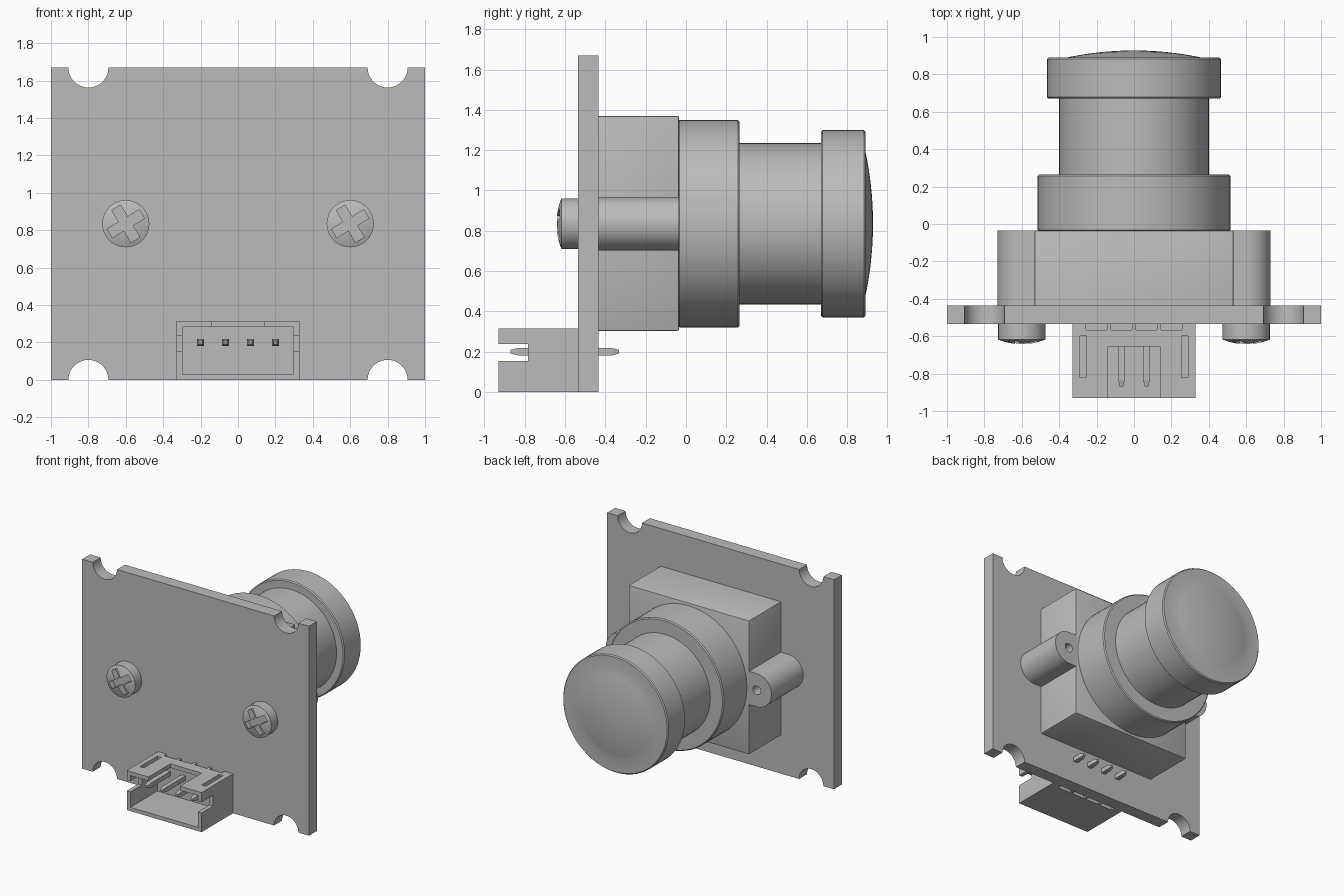
import bpy, bmesh, math
from mathutils import Vector

if "Cube" in bpy.data.objects:
    bpy.data.objects.remove(bpy.data.objects["Cube"])

grey = bpy.data.materials.new("plain grey")
grey.diffuse_color = (0.5, 0.5, 0.5, 1)
grey.use_nodes = True
grey.node_tree.nodes["Principled BSDF"].inputs["Base Color"].default_value = grey.diffuse_color
CZ = 0.835  # height of the optical axis and screws


def finish(name, bm, smooth=True):
    bmesh.ops.recalc_face_normals(bm, faces=bm.faces)
    me = bpy.data.meshes.new(name)
    bm.to_mesh(me)
    bm.free()
    me.materials.append(grey)
    ob = bpy.data.objects.new(name, me)
    bpy.context.collection.objects.link(ob)
    if smooth:
        shade(ob)
    return ob


def shade(ob):
    bpy.ops.object.select_all(action='DESELECT')
    ob.select_set(True)
    bpy.context.view_layer.objects.active = ob
    bpy.ops.object.shade_smooth_by_angle(angle=math.radians(35))


def add_box(bm, x0, x1, y0, y1, z0, z1):
    vs = bmesh.ops.create_cube(bm, size=1)["verts"]
    for v in vs:
        v.co = Vector((x0 if v.co.x < 0 else x1, y0 if v.co.y < 0 else y1,
                       z0 if v.co.z < 0 else z1))
    return vs


def extrude(name, pts, y0, y1, smooth=True):
    """Extrude an x-z outline along y."""
    bm = bmesh.new()
    f = bm.faces.new([bm.verts.new((x, y0, z)) for x, z in pts])
    new = bmesh.ops.extrude_face_region(bm, geom=[f])["geom"]
    for v in new:
        if isinstance(v, bmesh.types.BMVert):
            v.co.y = y1
    return finish(name, bm, smooth)


def lathe(name, profile, cx=0, n=64):
    """Revolve (radius, y) points about the y axis at x = cx, z = CZ."""
    bm = bmesh.new()
    rings = []
    for r, y in profile:
        if r == 0:
            rings.append([bm.verts.new((cx, y, CZ))] * n)
        else:
            rings.append([bm.verts.new((cx + r * math.cos(2 * math.pi * i / n), y,
                          CZ + r * math.sin(2 * math.pi * i / n))) for i in range(n)])
    for a, b in zip(rings, rings[1:]):
        for i in range(n):
            j = (i + 1) % n
            quad = list(dict.fromkeys((a[i], a[j], b[j], b[i])))
            bm.faces.new(quad)
    return finish(name, bm)


def cut(ob, cutter):
    """Subtract the cutter, bake the result and remove the cutter."""
    cutter.hide_render = True
    m = ob.modifiers.new("cut", 'BOOLEAN')
    m.operation, m.object, m.solver = 'DIFFERENCE', cutter, 'EXACT'
    m.use_self = True
    dg = bpy.context.evaluated_depsgraph_get()
    me = bpy.data.meshes.new_from_object(ob.evaluated_get(dg))
    ob.modifiers.clear()
    ob.data = me
    bpy.data.objects.remove(cutter)
    shade(ob)


# Circuit board with half-round notches on its top and bottom edges
def notch(cx, z, start):
    return [(cx + 0.107 * math.cos(start - math.pi * i / 20),
             z + 0.107 * math.sin(start - math.pi * i / 20)) for i in range(21)]


top = [(-1, 1.67)] + [(-x, z) for x, z in reversed(notch(0.8, 1.67, 0))]
top += list(reversed([(x, z) for x, z in notch(0.8, 1.67, 0)]))
outline = [(-1, 0)] + notch(-0.8, 0, math.pi) + notch(0.8, 0, math.pi) + [(1, 0), (1, 1.67)]
for cx in (0.8, -0.8):
    outline += notch(cx, 1.67, 0)
outline += [(-1, 1.67)]
extrude("circuit_board", outline, -0.535, -0.435)

# Lens holder block
bm = bmesh.new()
add_box(bm, -0.532, 0.532, -0.435, -0.035, 0.303, 1.37)
edges = [e for e in bm.edges if any(v.co.y > -0.1 for v in e.verts)]
bmesh.ops.bevel(bm, geom=edges, offset=0.008, segments=2, affect='EDGES', profile=0.5)
finish("lens_holder", bm)

# Holder ring, barrel and lens cap
b = 0.008
lathe("holder_ring", [(0, -0.04), (0.515 - b, -0.04), (0.515, -0.04 + b),
                      (0.515, 0.265 - b), (0.515 - b, 0.265), (0, 0.265)])
lathe("lens_barrel", [(0, 0.25), (0.4, 0.25), (0.4, 0.68), (0, 0.68)])
dome = [(0.36 * k / 8, 0.89 + 0.038 * (1 - (k / 8) ** 2)) for k in range(8, -1, -1)]
lathe("lens_cap", [(0, 0.67), (0.465 - b, 0.67), (0.465, 0.67 + b),
                   (0.465, 0.89 - b), (0.465 - b, 0.89)] + dome)

for s, side in ((-1, "left"), (1, "right")):
    # Mounting ear with a screw hole
    ear = [(s * 0.52, CZ - 0.133)]
    for i in range(25):
        a = -math.pi / 2 + math.pi * i / 24
        ear.append((s * (0.597 + 0.133 * math.cos(a)), CZ + 0.133 * math.sin(a)))
    ear.append((s * 0.52, CZ + 0.133))
    ob = extrude(side + "_mounting_ear", ear, -0.435, -0.035)
    cut(ob, lathe("hole_cutter", [(0, -0.3), (0.035, -0.3), (0.035, 0.1), (0, 0.1)],
                  s * 0.6, 24))

    # Domed screw head with a turned cross recess
    head = [(0, -0.53), (0.126, -0.53), (0.126, -0.618)]
    head += [(0.126 * k / 5, -0.643 + 0.025 * (k / 5) ** 2) for k in range(4, -1, -1)]
    screw = lathe(side + "_screw", head, s * 0.6, 48)
    w, l = 0.027, 0.1
    cross = [(l, -w), (l, w), (w, w), (w, l), (-w, l), (-w, w),
             (-l, w), (-l, -w), (-w, -w), (-w, -l), (w, -l), (w, -w)]
    c, d = math.cos(math.radians(31)), math.sin(math.radians(31))
    pts = [(s * 0.6 + x * c - z * d, CZ + x * d + z * c) for x, z in cross]
    cut(screw, extrude("cross_cutter", pts, -0.7, -0.585, False))

# Connector housing: open shell with a wide top notch and slots
bm = bmesh.new()
add_box(bm, -0.33, 0.33, -0.93, -0.535, 0, 0.315)
housing = finish("connector_housing", bm, False)
cuts = [(-0.298, 0.298, -1, -0.59, 0.03, 0.283),     # cavity
        (-0.138, 0.138, -1, -0.655, 0.2, 0.4)]       # top notch
for s in (-1, 1):
    xs = sorted((s * 0.25, s * 0.4))
    cuts.append((xs[0], xs[1], -1, -0.785, 0.153, 0.238))   # side notch
    xs = sorted((s * 0.255, s * 0.29))
    cuts.append((xs[0], xs[1], -0.82, -0.6, 0.2, 0.4))      # top slot
for x in (-0.2, -0.067, 0.067, 0.2):
    cuts.append((x - 0.056, x + 0.056, -0.567, -0.5, 0.285, 0.4))   # rear pockets
    cuts.append((x - 0.056, x + 0.056, -0.567, -0.5, -0.1, 0.03))
for k in cuts:
    bm = bmesh.new()
    add_box(bm, *k)
    cut(housing, finish("box_cutter", bm, False))

# Contact pins with tapered ends, passing through the board
bm = bmesh.new()
for x in (-0.2, -0.067, 0.067, 0.2):
    add_box(bm, x - 0.018, x + 0.018, -0.835, -0.365, 0.182, 0.218)
    for y, tip in ((-0.835, -0.87), (-0.365, -0.333)):
        vs = add_box(bm, x - 0.018, x + 0.018, min(y, tip), max(y, tip), 0.182, 0.218)
        for v in vs:
            if abs(v.co.y - tip) < 1e-4:
                v.co.x = x + (v.co.x - x) * 0.5
                v.co.z = 0.2 + (v.co.z - 0.2) * 0.5
finish("contact_pins", bm, False)
